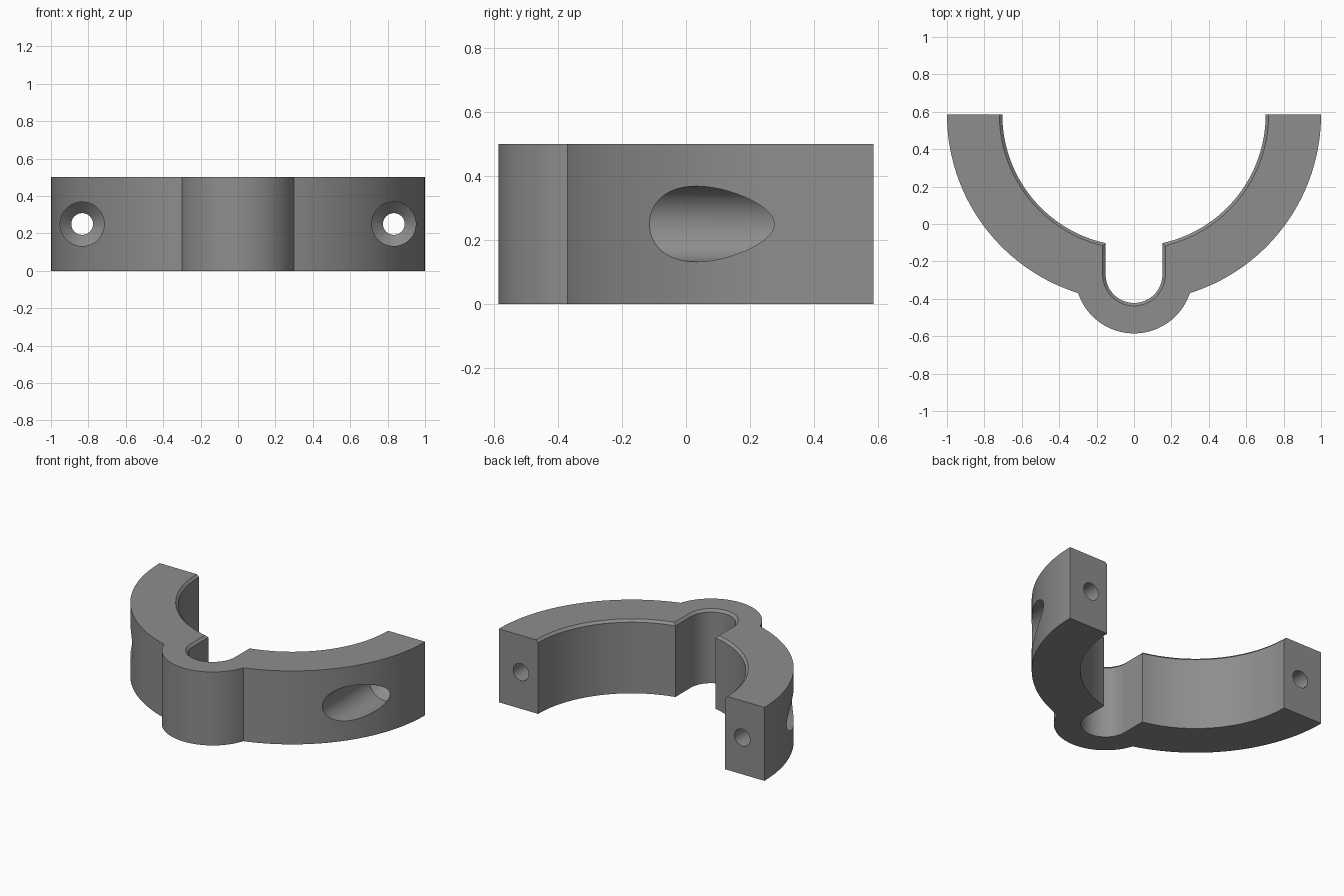
import bpy, bmesh, math

if "Cube" in bpy.data.objects:
    bpy.data.objects.remove(bpy.data.objects["Cube"])

H, CH = 0.5, 0.016           # height, top inner chamfer
CY, R_OUT, R_IN = 0.585, 1.0, 0.704
LUG_Y, R_LUG, R_SLOT = -0.27, 0.315, 0.152


def arc(cy, r, a0, a1, n):
    return [(r * math.cos(a0 + (a1 - a0) * i / n), cy + r * math.sin(a0 + (a1 - a0) * i / n))
            for i in range(n + 1)]


def outline(off):
    """Clamp outline; the inner side is widened by off."""
    ri, rs = R_IN + off, R_SLOT + off
    # where the lug meets the outer arc
    d = CY - LUG_Y
    dy = (R_OUT**2 - R_LUG**2 + d * d) / (2 * d)
    jx, jy = math.sqrt(R_OUT**2 - dy * dy), CY - dy
    a = math.atan2(jy - CY, jx)
    b = math.atan2(jy - LUG_Y, jx)
    s = -math.acos(rs / ri)   # where the slot meets the inner arc
    pi = math.pi
    pts = arc(CY, R_OUT, -pi, -pi - a, 56)[:-1]
    pts += arc(LUG_Y, R_LUG, -pi - b, b, 48)[:-1]
    pts += arc(CY, R_OUT, a, 0, 56)
    pts += arc(CY, ri, 0, s, 56)
    pts += arc(LUG_Y, rs, 0, -pi, 40)
    pts += arc(CY, ri, -pi - s, -pi, 56)
    return pts


def finish(name, bm):
    bmesh.ops.recalc_face_normals(bm, faces=bm.faces[:])
    me = bpy.data.meshes.new(name)
    bm.to_mesh(me)
    bm.free()
    ob = bpy.data.objects.new(name, me)
    bpy.context.collection.objects.link(ob)
    return ob


def loft(name, rings):
    """Closed solid through rings of equal point counts."""
    bm = bmesh.new()
    loops = [[bm.verts.new(p) for p in ring] for ring in rings]
    n = len(loops[0])
    for lo, hi in zip(loops, loops[1:]):
        for i in range(n):
            j = (i + 1) % n
            bm.faces.new((lo[i], lo[j], hi[j], hi[i]))
    bm.faces.new(loops[0][::-1])
    bm.faces.new(loops[-1])
    return finish(name, bm)


# clamp body with chamfered inner top edge
base, top = outline(0), outline(CH)
body = loft("clamp_half", [[(x, y, 0) for x, y in base],
                           [(x, y, H - CH) for x, y in base],
                           [(x, y, H) for x, y in top]])
mat = bpy.data.materials.new("grey")
mat.diffuse_color = (0.27, 0.27, 0.27, 1)
mat.use_nodes = True
mat.node_tree.nodes["Principled BSDF"].inputs["Base Color"].default_value = mat.diffuse_color
body.data.materials.append(mat)

# countersunk screw holes along y
for side, label in ((-1, "left"), (1, "right")):
    rings = [[(side * 0.833 + r * math.cos(t), y, 0.25 + r * math.sin(t))
              for t in (2 * math.pi * k / 48 for k in range(48))]
             for y, r in ((-0.7, 0.118), (0.385, 0.118), (0.445, 0.058), (0.8, 0.058))]
    cutter = loft("screw_hole_cutter_" + label, rings)
    cutter.data.materials.append(mat)
    cutter.hide_render = True
    cutter.hide_viewport = True
    mod = body.modifiers.new("screw_hole_" + label, 'BOOLEAN')
    mod.operation, mod.solver, mod.object = 'DIFFERENCE', 'EXACT', cutter

# bake the holes, drop the cutters, then shade
dg = bpy.context.evaluated_depsgraph_get()
mesh = bpy.data.meshes.new_from_object(body.evaluated_get(dg))
body.modifiers.clear()
body.data = mesh
for ob in list(bpy.data.objects):
    if ob is not body and ob.name.startswith("screw_hole_cutter"):
        bpy.data.objects.remove(ob)
bpy.context.view_layer.objects.active = body
body.select_set(True)
bpy.ops.object.shade_smooth_by_angle(angle=math.radians(30))
